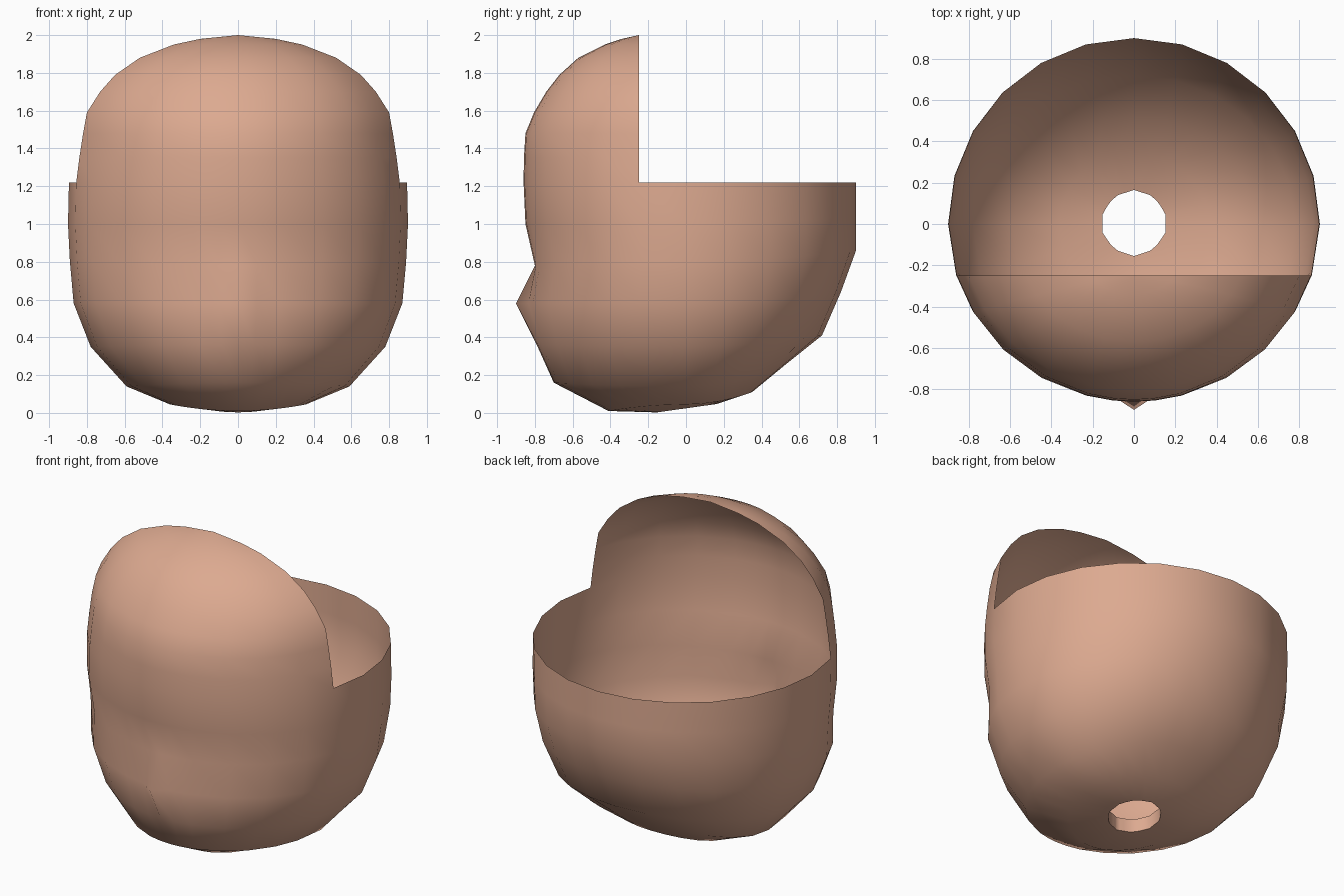
import bpy, bmesh, math
from math import sin, cos, pi

if "Cube" in bpy.data.objects:
    bpy.data.objects.remove(bpy.data.objects["Cube"])

# skin colour
skin = bpy.data.materials.new("skin")
skin.diffuse_color = (0.72, 0.40, 0.28, 1)
skin.use_nodes = True
skin.node_tree.nodes["Principled BSDF"].inputs["Base Color"].default_value = skin.diffuse_color

# column angles measured from the front; CUT is where the open back begins
CUT = math.acos(0.25 / 0.86)
half = [math.radians(a) for a in (6.5, 15, 30, 45, 60)] + [CUT] + \
       [math.radians(a) for a in (90, 105, 120, 135, 150, 165)]
angles = [-a for a in reversed(half)] + [0] + half + [pi]
N = len(angles)
CENTRE = len(half)

# lower shell rows: (radius, height) at front, side and back
rows = [
    ((.86, 1.22), (.895, 1.22), (.90, 1.22)),
    ((.85, 1.00), (.90, 1.00), (.90, 1.04)),
    ((.80, .78), (.89, .80), (.90, .86)),
    ((.84, .58), (.87, .58), (.82, .64)),
    ((.79, .36), (.78, .35), (.72, .41)),
    ((.70, .16), (.59, .14), (.52, .25)),
    ((.41, .01), (.36, .045), (.35, .11)),
]
# upper face rows: height, half width at the cut, depth at the front
upper = [(1.35, .84, .858), (1.48, .82, .85), (1.59, .80, .805), (1.70, .73, .74),
         (1.79, .65, .67), (1.88, .52, .57), (1.95, .34, .43), (1.98, .20, .34), (2.0, 0, .25)]

bm = bmesh.new()


def ring(front, side, back):
    verts = []
    for a in angles:
        end = front if cos(a) > 0 else back
        k = cos(a) ** 2
        z = side[1] + (end[1] - side[1]) * k
        verts.append(bm.verts.new((side[0] * sin(a), -end[0] * cos(a), z)))
    return verts


def neck_ring(lift):
    verts = []
    for a in angles:   # ten-sided hole
        r = .16 * cos(pi / 10) / cos(a % (pi / 5) - pi / 10)
        y = -r * cos(a)
        z = .025 + .14 * y + lift
        verts.append(bm.verts.new((r * sin(a), y + .005, z)))
    return verts


def bridge(top, low, closed):
    n = len(top)
    for j in range(n if closed else n - 1):
        k = (j + 1) % n
        bm.faces.new((top[j], low[j], low[k], top[k]))


# lower head, neck hole and its short inner collar
loops = [ring(*r) for r in rows] + [neck_ring(0), neck_ring(.085)]
for t, l in zip(loops, loops[1:]):
    bridge(t, l, True)

# nose tip
loops[3][CENTRE].co.y = -.90

# upper face, ending in a flat cut at y = -0.25
span = range(CENTRE - 6, CENTRE + 7)
below = [loops[0][i] for i in span]
for z, w, f in upper:
    cur = []
    for i in span:
        a = angles[i]
        s = (cos(a) - cos(CUT)) / (1 - cos(CUT))
        cur.append(bm.verts.new((w * sin(a) / sin(CUT), -.25 - (f - .25) * s, z)))
    bridge(cur, below, False)
    below = cur
bmesh.ops.remove_doubles(bm, verts=bm.verts, dist=.0005)

mesh = bpy.data.meshes.new("head_shell")
bm.to_mesh(mesh)
bm.free()
mesh.materials.append(skin)
head = bpy.data.objects.new("head_shell", mesh)
bpy.context.collection.objects.link(head)
bpy.context.view_layer.objects.active = head
head.select_set(True)
bpy.ops.object.shade_smooth_by_angle(angle=math.radians(60))
